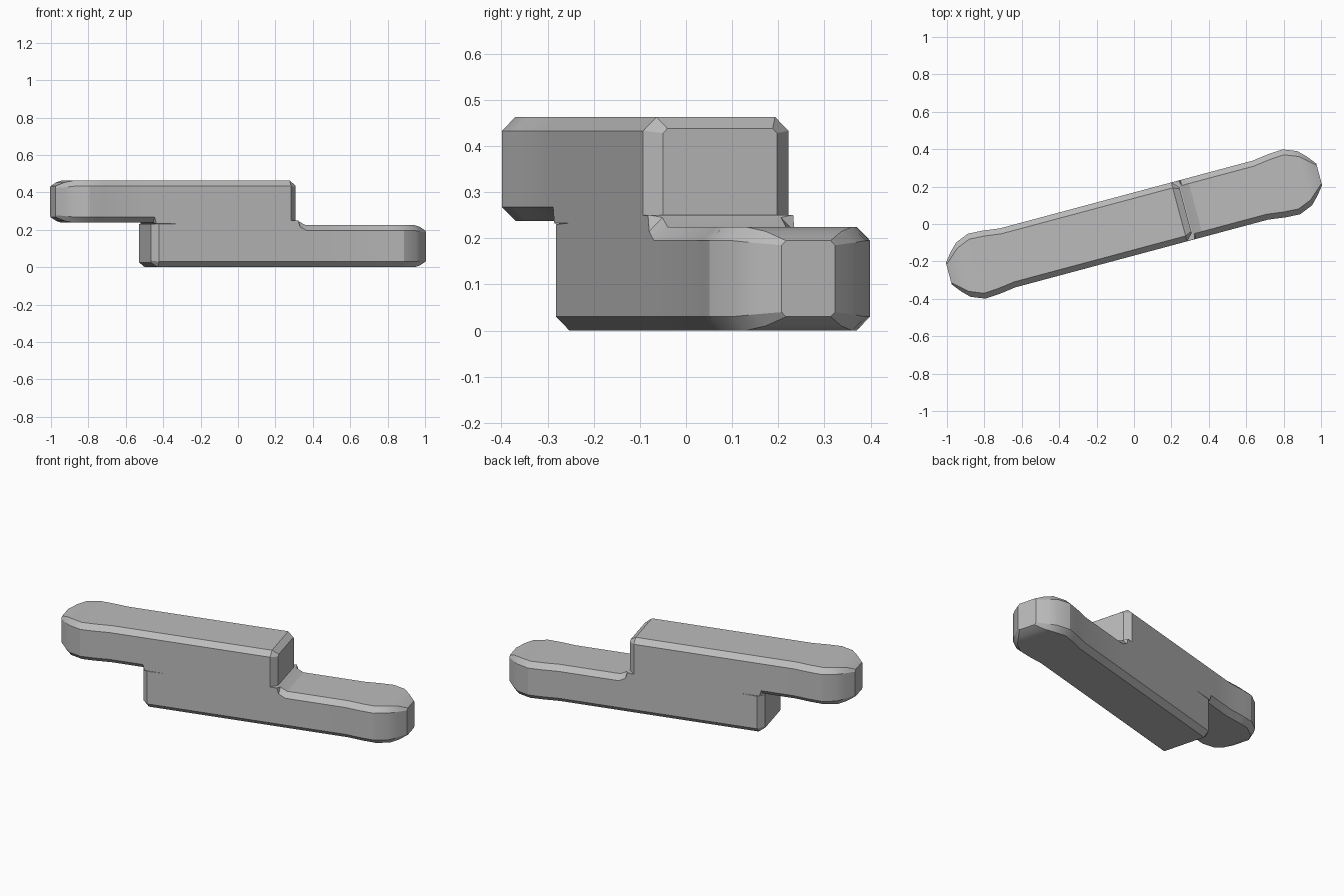
import bpy, bmesh, math
from mathutils import Matrix

cube = bpy.data.objects.get("Cube")
if cube:
    bpy.data.objects.remove(cube, do_unlink=True)

grey = bpy.data.materials.new("plain grey")
grey.use_nodes = True
grey.diffuse_color = (0.5, 0.5, 0.5, 1)
grey.node_tree.nodes["Principled BSDF"].inputs["Base Color"].default_value = (0.5, 0.5, 0.5, 1)

HEIGHT, SEAM, HALF, BEVEL = 0.463, 0.232, 0.163, 0.03


def section(bm, u, w, low, high, cut_low, cut_high):
    """Chamfered rectangle across the bar at station u."""
    right = [(w - cut_low, low), (w, low + cut_low), (w, high - cut_high), (w - cut_high, high)]
    left = [(-v, z) for v, z in reversed(right)]
    return [bm.verts.new((u, v, z)) for v, z in right + left]


def bar(name, notch, end, fillet, flip):
    """Bar with a rounded head at -u; its underside is free up to the notch."""
    low, top = 0.238, HEIGHT
    rows = [
        (-1.025, 0.06, low + .03, top - .03, .01, .01),
        (-0.985, 0.11, low + .01, top - .01, .025, .025),
        (-0.945, 0.15, low, top, BEVEL, BEVEL),
        (-0.87, 0.18, low, top, BEVEL, BEVEL),
        (-0.79, 0.175, low, top, BEVEL, BEVEL),
        (-0.70, HALF, low, top, BEVEL, BEVEL),
        (notch - .05, HALF, low, top, BEVEL, BEVEL),
        (notch - .01, HALF, low - fillet, top, BEVEL, BEVEL),
        (notch, HALF, SEAM - fillet, top, .001, BEVEL),
        (end - .035, HALF, SEAM, top, .001, BEVEL),
        (end, HALF - .035, SEAM, top - .025, .001, .01),
    ]
    bm = bmesh.new()
    rings = [section(bm, *r) for r in rows]
    for a, b in zip(rings, rings[1:]):
        for i in range(len(a)):
            j = (i + 1) % len(a)
            bm.faces.new((a[i], a[j], b[j], b[i]))
    bm.faces.new(rings[0])
    bm.faces.new(rings[-1])
    # the lower bar is the upper one turned half a turn about its cross axis
    if flip:
        bm.transform(Matrix.Translation((0, 0, HEIGHT)) @ Matrix.Rotation(math.pi, 4, 'Y'))
    bm.transform(Matrix.Rotation(math.radians(15), 4, 'Z'))
    bmesh.ops.recalc_face_normals(bm, faces=bm.faces)
    mesh = bpy.data.meshes.new(name)
    bm.to_mesh(mesh)
    bm.free()
    mesh.materials.append(grey)
    obj = bpy.data.objects.new(name, mesh)
    bpy.context.collection.objects.link(obj)
    bpy.ops.object.select_all(action='DESELECT')
    obj.select_set(True)
    bpy.context.view_layer.objects.active = obj
    bpy.ops.object.shade_smooth_by_angle(angle=math.radians(25))


bar("upper_bar", -0.495, 0.285, 0, False)
bar("lower_bar", -0.29, 0.515, 0.02, True)
